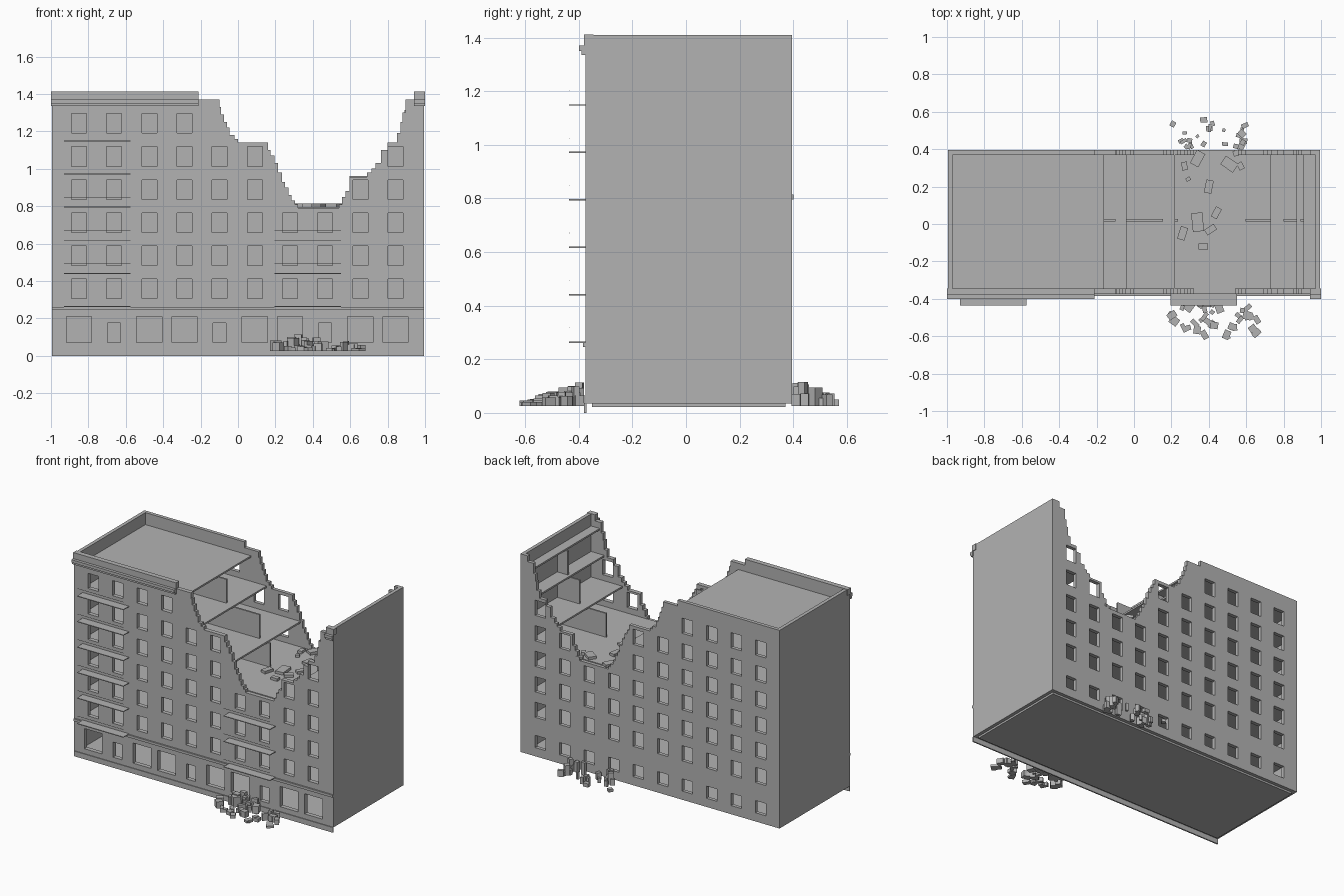
import bpy, bmesh, math, random
from mathutils import Matrix, Vector

if "Cube" in bpy.data.objects:
    bpy.data.objects.remove(bpy.data.objects["Cube"])

random.seed(7)
concrete = bpy.data.materials.new("concrete_grey")
concrete.diffuse_color = (0.45, 0.45, 0.45, 1)
concrete.use_nodes = True
concrete.node_tree.nodes["Principled BSDF"].inputs["Base Color"].default_value = concrete.diffuse_color


def finish(name, bm):
    bmesh.ops.recalc_face_normals(bm, faces=bm.faces)
    mesh = bpy.data.meshes.new(name)
    bm.to_mesh(mesh)
    bm.free()
    mesh.materials.append(concrete)
    ob = bpy.data.objects.new(name, mesh)
    bpy.context.collection.objects.link(ob)
    return ob


def add_box(bm, x0, x1, y0, y1, z0, z1, turn=None):
    c = Vector(((x0 + x1) / 2, (y0 + y1) / 2, (z0 + z1) / 2))
    m = Matrix.Translation(c) @ (turn or Matrix()) @ Matrix.Diagonal((x1 - x0, y1 - y0, z1 - z0, 1))
    bmesh.ops.create_cube(bm, size=1, matrix=m)


def boxes(name, items):
    bm = bmesh.new()
    for it in items:
        add_box(bm, *it)
    return finish(name, bm)


def pierced_wall(name, steps, holes, y0, y1, z0):
    """Wall with a stepped top, given as (start x, height), and rectangular holes."""
    xs = sorted({round(v, 4) for v in [s[0] for s in steps] + [X] + [h[i] for h in holes for i in (0, 1)]})
    zs = sorted({round(v, 4) for v in [z0] + [s[1] for s in steps] + [h[i] for h in holes for i in (2, 3)]})
    bm = bmesh.new()
    verts = {}

    def vert(x, z):
        if (x, z) not in verts:
            verts[x, z] = bm.verts.new((x, y0, z))
        return verts[x, z]

    for xa, xb in zip(xs, xs[1:]):
        xm = (xa + xb) / 2
        top = [h for x, h in steps if x < xm][-1]
        for za, zb in zip(zs, zs[1:]):
            zm = (za + zb) / 2
            if zm > top or any(a < xm < b and c < zm < d for a, b, c, d in holes):
                continue
            bm.faces.new([vert(xa, za), vert(xb, za), vert(xb, zb), vert(xa, zb)])
    out = bmesh.ops.extrude_face_region(bm, geom=bm.faces[:])
    moved = [g for g in out["geom"] if isinstance(g, bmesh.types.BMVert)]
    bmesh.ops.translate(bm, verts=moved, vec=(0, y1 - y0, 0))
    return finish(name, bm)


X, YF, YB = 0.995, -0.375, 0.395
FLOORS = [0.265 + 0.177 * i for i in range(7)]
COLS = [-0.85 + 0.188 * i for i in range(10)]

# Broken top outline of the long walls
steps = [(-X, 1.41), (-0.21, 1.37), (-0.10, 1.33), (-0.09, 1.29), (-0.075, 1.25), (-0.06, 1.22),
         (-0.045, 1.18), (-0.02, 1.16), (0, 1.14), (0.16, 1.10), (0.175, 1.07), (0.195, 1.03),
         (0.215, 0.98), (0.235, 0.93), (0.25, 0.90), (0.27, 0.86), (0.285, 0.83), (0.305, 0.81),
         (0.32, 0.79), (0.54, 0.81), (0.555, 0.85), (0.575, 0.88), (0.595, 0.955), (0.69, 0.98),
         (0.715, 1.0), (0.735, 1.03), (0.765, 1.10), (0.80, 1.14), (0.85, 1.19), (0.87, 1.25),
         (0.88, 1.30), (0.895, 1.37), (0.94, 1.41)]


def height_at(x):
    return [h for s, h in steps if s <= x][-1]


# Window openings, only where the wall still stands around them
upper = []
for x in COLS:
    for f in FLOORS[:6]:
        a, b, c, d = x - 0.04, x + 0.04, f + 0.04, f + 0.145
        if min(height_at(a - 0.01), height_at(b + 0.01), height_at(x)) > d - 0.02:
            upper.append((a, b, c, d))
shops = [(x - 0.035, x + 0.035, 0.07, 0.175) if i in (1, 4, 7) else (x - 0.068, x + 0.068, 0.07, 0.21)
         for i, x in enumerate(COLS)]
back_ground = [(x - 0.04, x + 0.04, 0.095, 0.18) for x in COLS]
pierced_wall("front_wall", steps, upper + shops, YF, YF + 0.03, 0.035)
pierced_wall("back_wall", steps, upper + back_ground, YB - 0.025, YB, 0.035)

# End walls
boxes("end_walls", [(s * X - 0.0125 - s * 0.0125, s * X + 0.0125 - s * 0.0125, YF, YB, 0.035, 1.41) for s in (-1, 1)])

# Ground slab and front plinth
boxes("ground_slab", [(-0.972, 0.972, -0.35, 0.372, 0.022, 0.04)])
boxes("front_plinth", [(-X, X, YF - 0.005, YF + 0.004, 0, 0.036)])

# Floor slabs: whole below, broken into left and right remnants above
slabs = [(-0.972, 0.972, -0.348, 0.372, f - 0.012, f) for f in FLOORS[:4]]
for f, left, right in zip(FLOORS[4:], (0.22, -0.04, -0.16), (0.73, 0.87, 0.905)):
    slabs += [(-0.972, left, -0.348, 0.372, f - 0.012, f), (right, 0.972, -0.348, 0.372, f - 0.012, f)]
boxes("floor_slabs", slabs)

# Corridor partitions with door gaps
walls = []
for f in [0.04] + FLOORS[:3]:
    walls.append((-0.972, 0.972, 0.014, 0.026, f, f + (0.213 if f < 0.1 else 0.165)))
for f, left, right in zip(FLOORS[3:6], (0.235, 0.155, -0.10), (0.595, 0.80, 0.89)):
    walls += [(-0.972, left, 0.014, 0.026, f, f + 0.165), (right, 0.972, 0.014, 0.026, f, f + 0.165)]
boxes("corridor_partitions", walls)

# Stepped cornice remnants with the parapet cap, and the belt course
cornice = []
for a, b in ((-1, -0.21), (0.94, 1)):
    cornice += [(a, b, -0.39, YF + 0.002, 1.335, 1.35), (a, b, -0.40, YF + 0.002, 1.35, 1.37),
                (a, b, -0.38, YF + 0.03, 1.37, 1.412)]
boxes("cornice", cornice)
boxes("belt_course", [(-X, X, -0.385, YF + 0.002, 0.245, 0.262)])

# Balconies with thin rails
decks, rails = [], []
for a, b, n in ((-0.93, -0.575, 6), (0.195, 0.55, 3)):
    for f in FLOORS[:n]:
        decks.append((a, b, -0.436, YF + 0.002, f - 0.004, f + 0.001))
        rails.append((a, b, -0.436, -0.434, f + 0.051, f + 0.053))
boxes("balcony_decks", decks)
boxes("balcony_rails", rails)


# Rubble
def rubble(name, count, xr, yr, z, size, rise):
    """Blocks piled higher near the wall side (first value of yr)."""
    bm = bmesh.new()
    for _ in range(count):
        t = random.random() ** 1.3
        x = random.uniform(*xr)
        y = yr[0] + (yr[1] - yr[0]) * t
        w, d = random.uniform(*size), random.uniform(*size)
        h = random.uniform(0.4, 1) * (rise * (1 - t) + 0.022)
        turn = Matrix.Rotation(random.uniform(0, math.pi), 4, 'Z')
        add_box(bm, x - w / 2, x + w / 2, y - d / 2, y + d / 2, z, z + h, turn)
    return finish(name, bm)


rubble("front_rubble", 46, (0.19, 0.66), (-0.395, -0.60), 0.025, (0.02, 0.05), 0.07)
rubble("back_rubble", 24, (0.20, 0.60), (0.41, 0.60), 0.025, (0.015, 0.042), 0.08)

# Fallen slab pieces on the exposed floor: x, y, width, depth, turn
pieces = [(0.34, 0.35, 0.05, 0.08, -0.5), (0.51, 0.32, 0.08, 0.055, -0.6), (0.40, 0.20, 0.04, 0.07, -0.2),
          (0.34, 0.01, 0.06, 0.10, 0.1), (0.44, 0.06, 0.035, 0.06, -0.5), (0.26, -0.05, 0.04, 0.07, -0.3),
          (0.41, -0.03, 0.06, 0.035, 0.6), (0.37, -0.12, 0.05, 0.03, 0), (0.27, 0.31, 0.03, 0.045, 0.1),
          (0.57, 0.31, 0.03, 0.04, 0.5), (0.29, 0.24, 0.025, 0.02, 0.5), (0.55, 0.38, 0.04, 0.03, 0.3)]
bm = bmesh.new()
for x, y, w, d, a in pieces:
    add_box(bm, x - w / 2, x + w / 2, y - d / 2, y + d / 2, FLOORS[3], FLOORS[3] + 0.018, Matrix.Rotation(a, 4, 'Z'))
finish("fallen_slabs", bm)
